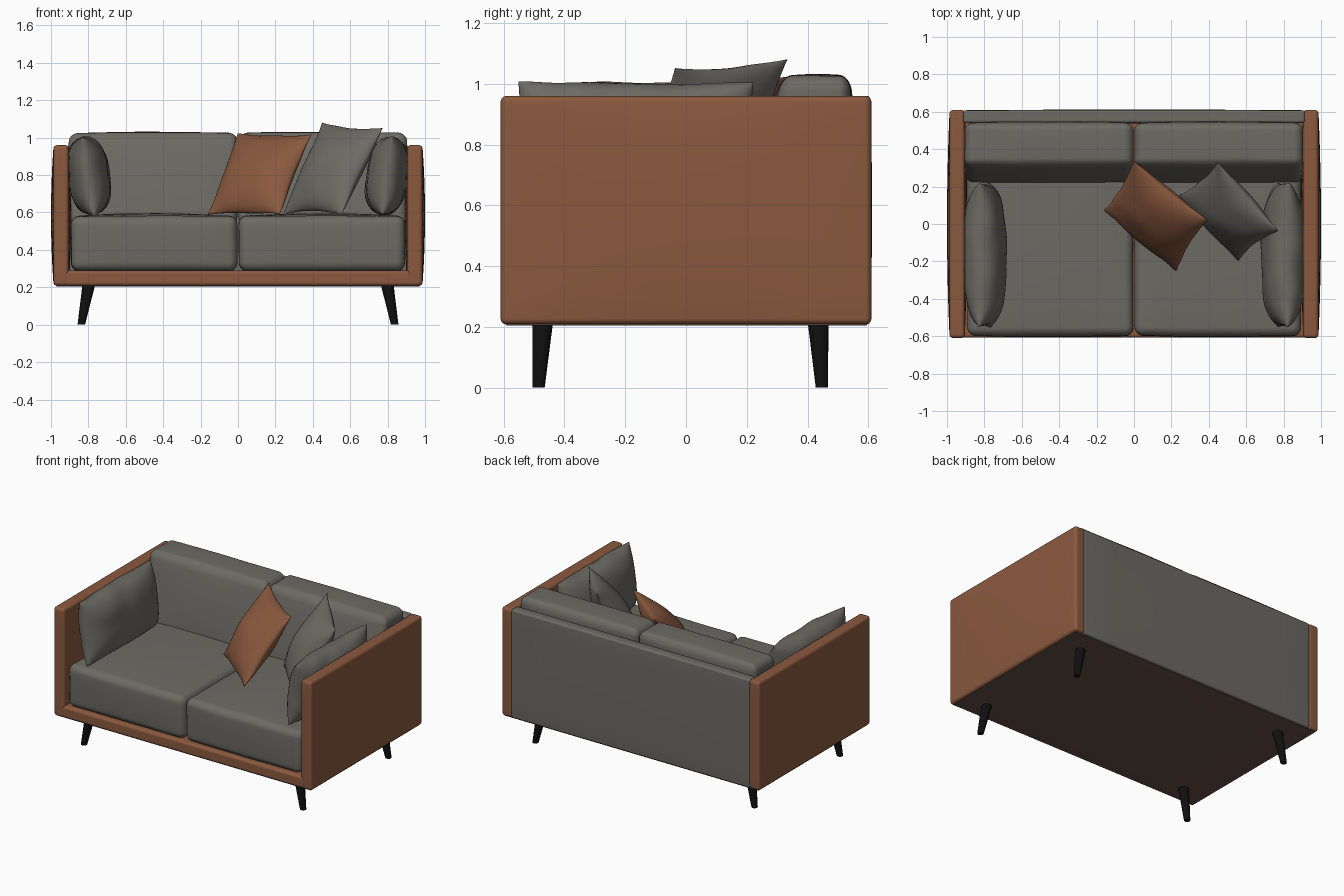
import bpy, bmesh, math
from mathutils import Vector, noise

if "Cube" in bpy.data.objects:
    bpy.data.objects.remove(bpy.data.objects["Cube"])


def material(name, rgb):
    m = bpy.data.materials.new(name)
    m.diffuse_color = (*rgb, 1)
    m.use_nodes = True
    m.node_tree.nodes["Principled BSDF"].inputs["Base Color"].default_value = m.diffuse_color
    return m


GREY = material("grey fabric", (0.150, 0.145, 0.128))
BROWN = material("tan leather", (0.255, 0.100, 0.049))
UNDER = material("dark underside", (0.135, 0.080, 0.066))
BLACK = material("black wood", (0.005, 0.005, 0.005))


def finish(bm, name, mat):
    bmesh.ops.recalc_face_normals(bm, faces=bm.faces)
    mesh = bpy.data.meshes.new(name)
    bm.to_mesh(mesh)
    bm.free()
    mesh.materials.append(mat)
    for p in mesh.polygons:
        p.use_smooth = True
    ob = bpy.data.objects.new(name, mesh)
    bpy.context.collection.objects.link(ob)
    return ob


def soft_box(name, mat, lo, hi, r, bulge=(0, 0, 0), lean=0, wrinkle=0):
    """Rounded box; bulge swells each pair of faces, lean tilts the front face back."""
    lo, hi = Vector(lo), Vector(hi)
    mid, half = (lo + hi) / 2, (hi - lo) / 2
    bm = bmesh.new()
    bmesh.ops.create_cube(bm, size=2)
    bmesh.ops.subdivide_edges(bm, edges=bm.edges[:], cuts=15, use_grid_fill=True)
    for v in bm.verts:
        core, off = Vector(), Vector()
        for a in range(3):
            i = round(v.co[a] * 8)
            inner = half[a] - r
            core[a] = inner * max(-4, min(4, i)) / 4
            if abs(i) > 4:
                off[a] = math.copysign(r * math.tan((abs(i) - 4) / 4 * math.pi / 4), i)
        p = core + off.normalized() * r
        s = [p[a] / half[a] for a in range(3)]
        for a in range(3):
            b, c = s[(a + 1) % 3], s[(a + 2) % 3]
            p[a] += bulge[a] * s[a] * (1 - b * b) * (1 - c * c)
        p.y += lean * (1 + s[2]) / 2 * (1 - s[1]) / 2
        p += mid
        if wrinkle:
            p += noise.noise_vector(p * 5) * wrinkle
        v.co = p
    return finish(bm, name, mat)


def pillow(name, mat, corners, thick, power=2, expo=0.6, pinch=0.06, wrinkle=0.006, n=28):
    """Stuffed pillow between four corners: bottom left, bottom right, top right, top left."""
    bl, br, tr, tl = [Vector(c) for c in corners]
    normal = (br - bl).cross(tl - bl).normalized()
    bm = bmesh.new()
    vs = {}
    for side in (1, -1):
        for i in range(n + 1):
            for j in range(n + 1):
                rim = i in (0, n) or j in (0, n)
                if rim and side == -1:
                    vs[side, i, j] = vs[1, i, j]
                    continue
                u = -math.cos(math.pi * i / n)
                v = -math.cos(math.pi * j / n)
                h = max(0, (1 - abs(u) ** power) * (1 - abs(v) ** power)) ** expo
                a = (1 + u * (1 - pinch * (1 - v * v))) / 2
                b = (1 + v * (1 - pinch * (1 - u * u))) / 2
                p = bl.lerp(br, a).lerp(tl.lerp(tr, a), b)
                p += normal * side * thick * h
                p += noise.noise_vector(p * 7) * wrinkle
                vs[side, i, j] = bm.verts.new(p)
        for i in range(n):
            for j in range(n):
                bm.faces.new([vs[side, i, j], vs[side, i + 1, j],
                              vs[side, i + 1, j + 1], vs[side, i, j + 1]])
    return finish(bm, name, mat)


def leg(name, top, bottom, r_top, r_bottom):
    """Tapered splayed leg."""
    bm = bmesh.new()
    bmesh.ops.create_cone(bm, cap_ends=True, segments=20, radius1=r_bottom,
                          radius2=r_top, depth=2)
    for v in bm.verts:
        c = top if v.co.z > 0 else bottom
        v.co = Vector((v.co.x + c[0], v.co.y + c[1], c[2]))
    ob = finish(bm, name, BLACK)
    bpy.ops.object.select_all(action='DESELECT')
    ob.select_set(True)
    bpy.context.view_layer.objects.active = ob
    bpy.ops.object.shade_smooth_by_angle(angle=math.radians(40))


# Frame: base, underside and back
soft_box("base_frame", BROWN, (-0.93, -0.608, 0.208), (0.93, 0.56, 0.29), 0.018)
soft_box("underside", UNDER, (-0.972, -0.592, 0.204), (0.972, 0.595, 0.213), 0.003)
soft_box("back_panel", GREY, (-0.915, 0.54, 0.208), (0.915, 0.608, 0.96), 0.015,
         bulge=(0, 0.004, 0))

# Mirrored halves
for s, side in ((-1, "left"), (1, "right")):
    def span(x0, x1):
        return sorted((s * x0, s * x1))

    # Side panel, slightly swollen outwards
    x0, x1 = span(0.905, 0.986)
    soft_box(side + "_side_panel", BROWN, (x0, -0.61, 0.208), (x1, 0.61, 0.96), 0.02,
             bulge=(0.014, 0, 0))

    # Seat cushion
    x0, x1 = span(0.004, 0.892)
    soft_box(side + "_seat_cushion", GREY, (x0, -0.597, 0.288), (x1, 0.52, 0.58), 0.045,
             bulge=(0, 0.008, 0.016), wrinkle=0.003)

    # Back cushion, front face leaning back
    x0, x1 = span(0.003, 0.904)
    soft_box(side + "_back_cushion", GREY, (x0, 0.215, 0.53), (x1, 0.54, 1.025), 0.05,
             bulge=(0, 0.015, 0.006), lean=0.10, wrinkle=0.003)

    # Arm cushion leaning on the side panel
    lower, upper = s * 0.77, s * 0.825
    pillow(side + "_arm_cushion", GREY,
           [(lower, -0.55, 0.585), (lower, 0.22, 0.585),
            (upper, 0.22, 1.005), (upper, -0.55, 1.005)],
           0.11, power=3, expo=0.5, pinch=0.02, wrinkle=0.008)

    # Legs
    leg(side + "_front_leg", (s * 0.798, -0.472, 0.212), (s * 0.838, -0.485, 0), 0.034, 0.020)
    leg(side + "_back_leg", (s * 0.798, 0.435, 0.212), (s * 0.838, 0.447, 0), 0.034, 0.020)

# Loose throw pillows
pillow("tan_throw_pillow", BROWN,
       [(-0.16, 0.07, 0.59), (0.225, -0.255, 0.59), (0.39, 0.02, 1.015), (0.0, 0.335, 1.02)],
       0.10)
pillow("grey_throw_pillow", GREY,
       [(0.24, 0.15, 0.59), (0.56, -0.195, 0.59), (0.775, -0.035, 1.055), (0.45, 0.335, 1.08)],
       0.10, pinch=0.08)
